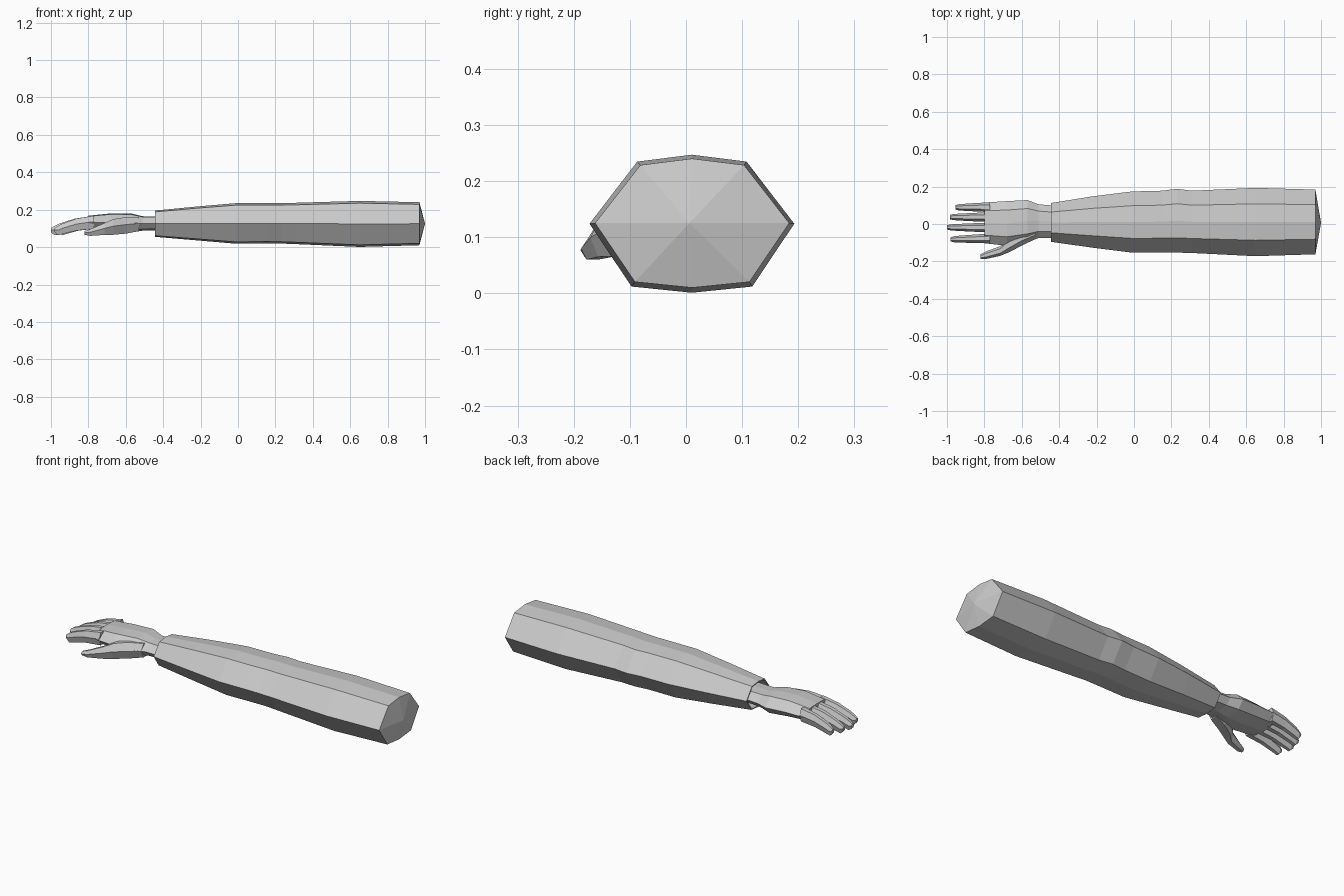
import bpy, bmesh

grey = bpy.data.materials.new("plain grey")
grey.diffuse_color = (0.6, 0.6, 0.6, 1)

# Cross-sections as fractions of width (y) and height (z)
SLEEVE = [(.5, 1), (.767, .95), (1, .5), (.795, .045), (.5, 0), (.205, .045), (0, .5), (.233, .95)]
PALM = [(.5, 1), (.8, .95), (1, .5), (.85, .1), (.5, 0), (.15, .1), (0, .5), (.2, .95)]
DIGIT = [(.27, 1), (.73, 1), (1, .55), (.75, 0), (.25, 0), (0, .55)]


def loft(name, profile, stations, tip=None):
    """Skin a profile through stations of (x, y_min, y_max, z_min, z_max)."""
    bm = bmesh.new()
    rings = [[bm.verts.new((x, y0 + (y1 - y0) * u, z0 + (z1 - z0) * v)) for u, v in profile]
             for x, y0, y1, z0, z1 in stations]
    n = len(profile)
    for a, b in zip(rings, rings[1:]):
        for i in range(n):
            j = (i + 1) % n
            bm.faces.new((a[i], a[j], b[j], b[i]))
    bm.faces.new(rings[0])
    if tip:
        t = bm.verts.new(tip)
        for i in range(n):
            bm.faces.new((rings[-1][i], rings[-1][(i + 1) % n], t))
    else:
        bm.faces.new(rings[-1])
    bmesh.ops.recalc_face_normals(bm, faces=bm.faces)
    me = bpy.data.meshes.new(name)
    bm.to_mesh(me)
    bm.free()
    me.materials.append(grey)
    ob = bpy.data.objects.new(name, me)
    bpy.context.collection.objects.link(ob)
    return ob


# Sleeve: recessed cuff opening at the wrist, shallow point at the shoulder
loft("sleeve", SLEEVE, [
    (-.38, -.080, .100, .072, .178),
    (-.445, -.088, .106, .061, .189),
    (-.445, -.095, .112, .055, .195),
    (-.22, -.127, .148, .036, .217),
    (-.01, -.153, .174, .018, .235),
    (.15, -.153, .178, .020, .235),
    (.23, -.153, .188, .019, .236),
    (.31, -.155, .178, .016, .237),
    (.65, -.172, .193, .001, .247),
    (.97, -.162, .184, .010, .240)], tip=(1, .006, .125))

# Palm and wrist
loft("palm", PALM, [
    (-.37, -.078, .100, .088, .166),
    (-.45, -.076, .100, .090, .164),
    (-.51, -.075, .105, .088, .165),
    (-.57, -.098, .128, .078, .180),
    (-.68, -.116, .122, .086, .180),
    (-.80, -.103, .115, .093, .168)])

# Four fingers curling down: centre y at base and tip, tip x
for name, yb, yt, tip in (("little_finger", .090, .089, -.955), ("ring_finger", .037, .037, -.985),
                          ("middle_finger", -.019, -.018, -1.0), ("index_finger", -.077, -.082, -.98)):
    stations = []
    for t, half, z0, z1 in ((0, .026, .098, .168), (.45, .022, .088, .152),
                            (.8, .018, .070, .126), (.92, .016, .063, .113), (1, .011, .080, .101)):
        y = yb + (yt - yb) * t
        stations.append((-.77 + (tip + .77) * t, y - half, y + half, z0, z1))
    loft(name, DIGIT, stations)

# Thumb
loft("thumb", DIGIT, [
    (-.53, -.082, .000, .085, .160),
    (-.60, -.115, -.02, .072, .160),
    (-.665, -.150, -.06, .066, .150),
    (-.715, -.170, -.118, .065, .128),
    (-.79, -.187, -.146, .060, .096),
    (-.82, -.188, -.162, .066, .086)])
